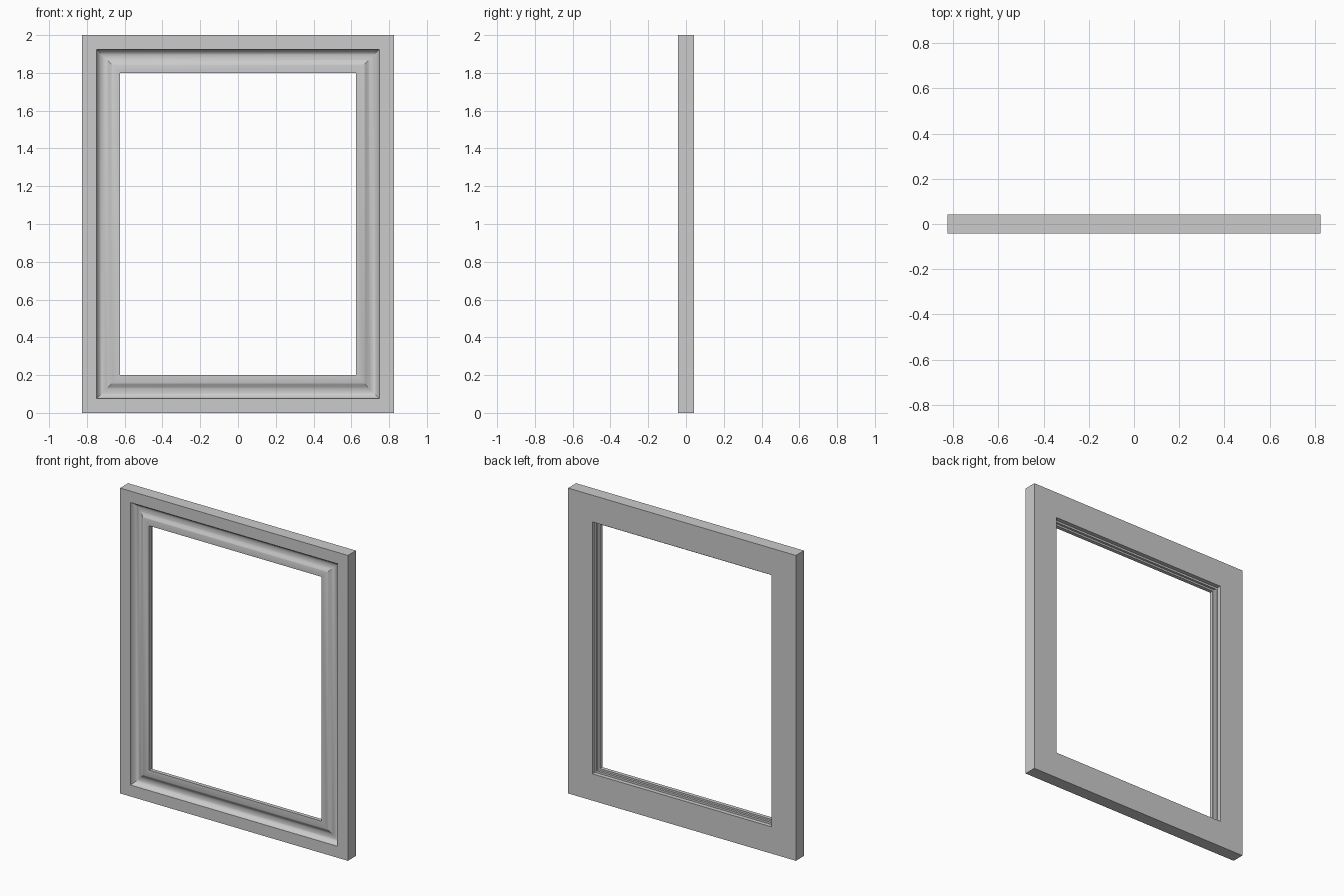
import bpy, bmesh, math

if "Cube" in bpy.data.objects:
    bpy.data.objects.remove(bpy.data.objects["Cube"])

W, H, T = 0.825, 2.0, 0.0415   # half width, height, half thickness

# Moulding cross-section: (distance inward from outer edge, y)
profile = [(0.0, T), (0.0, -T), (0.075, -T), (0.078, -0.031)]
# concave cove between the outer band and the inner lip
for i in range(1, 10):
    t = i / 9
    d = 0.078 + 0.075 * t
    y = -0.031 + 0.005 * t + 0.02 * math.sin(math.pi * t ** 0.8)
    profile.append((d, y))
# inner lip, then stepped rebate on the back
profile += [(0.158, -0.028), (0.2, -0.026), (0.2, -0.001),
            (0.188, -0.001), (0.188, 0.014), (0.175, 0.014), (0.175, T)]

# Sweep the profile round the rectangle with mitred corners
bm = bmesh.new()
rings = []
for sx, top in ((-1, 0), (1, 0), (1, 1), (-1, 1)):
    rings.append([bm.verts.new((sx * (W - d), y, H - d if top else d))
                  for d, y in profile])
n = len(profile)
for k in range(4):
    a, b = rings[k], rings[(k + 1) % 4]
    for i in range(n):
        j = (i + 1) % n
        bm.faces.new((a[i], a[j], b[j], b[i]))
bmesh.ops.recalc_face_normals(bm, faces=bm.faces)

mesh = bpy.data.meshes.new("window_frame")
bm.to_mesh(mesh)
bm.free()
frame = bpy.data.objects.new("window_frame", mesh)
bpy.context.collection.objects.link(frame)
bpy.context.view_layer.objects.active = frame
frame.select_set(True)
bpy.ops.object.shade_smooth_by_angle(angle=math.radians(25))
